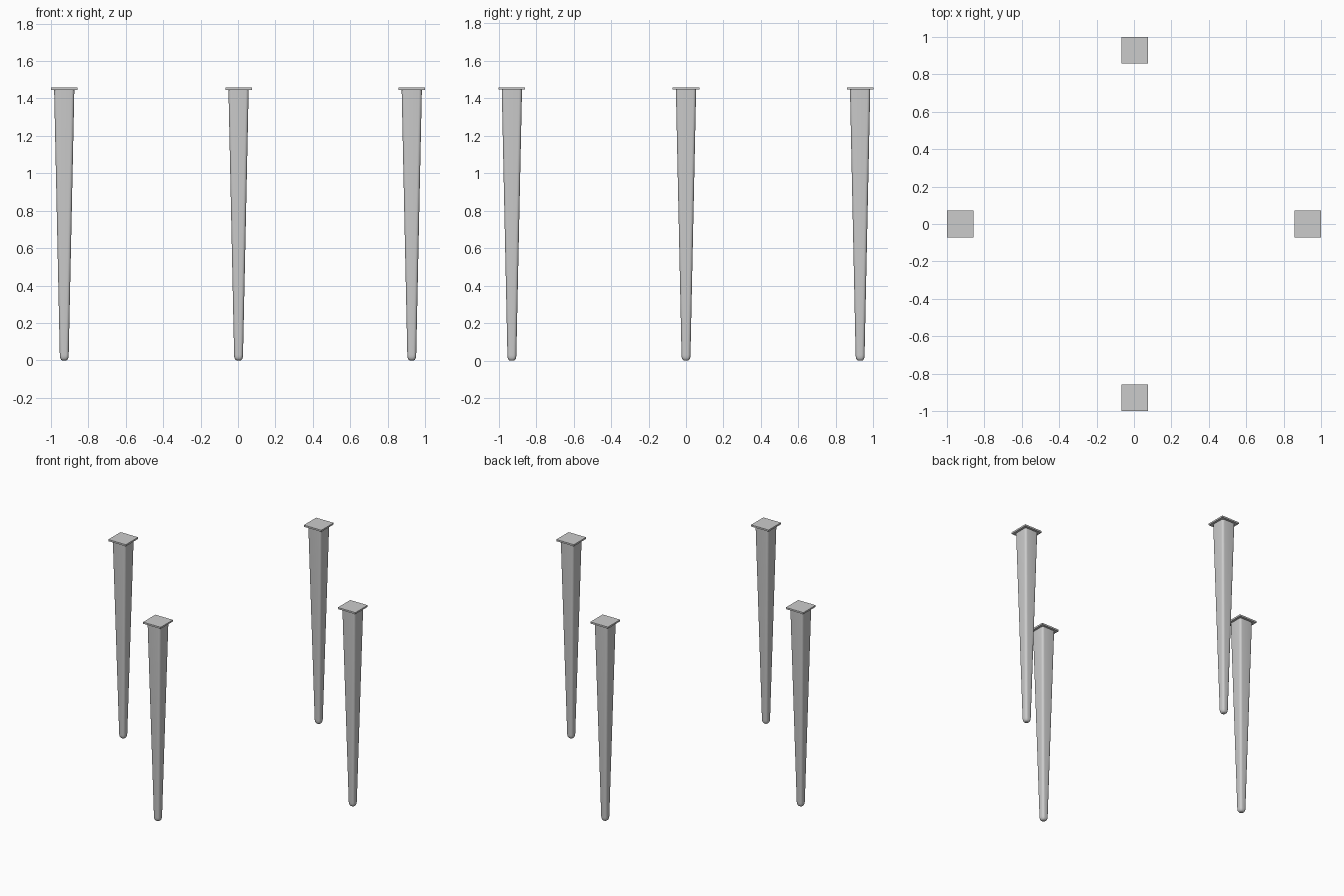
import bpy, bmesh, math

if "Cube" in bpy.data.objects:
    bpy.data.objects.remove(bpy.data.objects["Cube"])

# height and half width of each leg section, foot to top
PROFILE = [(0.0, 0.011), (0.003, 0.016), (0.009, 0.0205), (0.018, 0.023),
           (0.03, 0.0238), (1.446, 0.054)]


def section(half, radius, z, steps=5):
    """Rounded square outline."""
    pts = []
    for k in range(4):
        sx, sy = [(1, 1), (-1, 1), (-1, -1), (1, -1)][k]
        for i in range(steps + 1):
            a = math.pi / 2 * (k + i / steps)
            pts.append((sx * (half - radius) + radius * math.cos(a),
                        sy * (half - radius) + radius * math.sin(a), z))
    return pts


def make_object(name, bm, location):
    bmesh.ops.recalc_face_normals(bm, faces=bm.faces)
    mesh = bpy.data.meshes.new(name)
    bm.to_mesh(mesh)
    bm.free()
    obj = bpy.data.objects.new(name, mesh)
    obj.location = location
    bpy.context.collection.objects.link(obj)
    return obj


def tapered_leg(name, location):
    bm = bmesh.new()
    rings = [[bm.verts.new(p) for p in section(h, min(0.016, h * 0.75), z)]
             for z, h in PROFILE]
    n = len(rings[0])
    for a, b in zip(rings, rings[1:]):
        for i in range(n):
            j = (i + 1) % n
            bm.faces.new((a[i], a[j], b[j], b[i]))
    bm.faces.new(rings[0])
    bm.faces.new(rings[-1])
    obj = make_object(name, bm, location)
    bpy.ops.object.select_all(action='DESELECT')
    obj.select_set(True)
    bpy.context.view_layer.objects.active = obj
    bpy.ops.object.shade_smooth_by_angle(angle=math.radians(35))


def mounting_plate(name, location):
    bm = bmesh.new()
    bmesh.ops.create_cube(bm, size=1)
    bmesh.ops.scale(bm, vec=(0.142, 0.142, 0.012), verts=bm.verts)
    bmesh.ops.translate(bm, vec=(0, 0, 1.452), verts=bm.verts)
    make_object(name, bm, location)


# four legs, each with a square plate on top
for side, x, y in [("left", -0.929, 0), ("right", 0.929, 0),
                   ("front", 0.003, -0.929), ("back", 0.003, 0.929)]:
    tapered_leg(side + "_leg", (x, y, 0))
    mounting_plate(side + "_plate", (x, y, 0))
